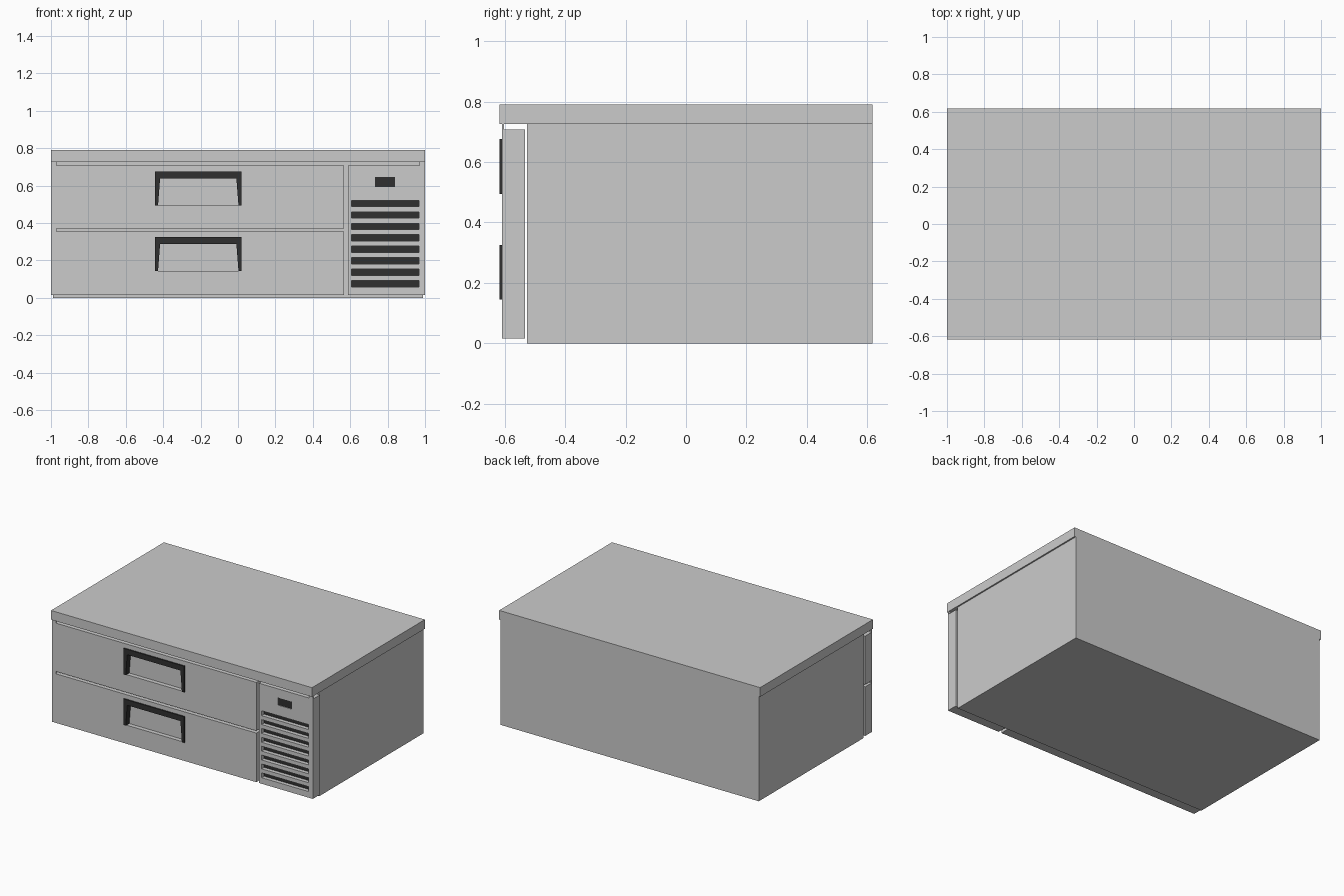
import bpy, bmesh

if "Cube" in bpy.data.objects:
    bpy.data.objects.remove(bpy.data.objects["Cube"])

dark = bpy.data.materials.new("dark_plastic")
dark.diffuse_color = (0.03, 0.03, 0.03, 1)
dark.use_nodes = True
dark.node_tree.nodes["Principled BSDF"].inputs["Base Color"].default_value = dark.diffuse_color


def finish(name, bm, mat=None):
    bmesh.ops.recalc_face_normals(bm, faces=bm.faces)
    me = bpy.data.meshes.new(name)
    bm.to_mesh(me)
    bm.free()
    ob = bpy.data.objects.new(name, me)
    bpy.context.collection.objects.link(ob)
    if mat:
        me.materials.append(mat)
    return ob


def boxes(name, bounds, mat=None):
    """One object from boxes given as (x0, x1, y0, y1, z0, z1)."""
    bm = bmesh.new()
    for x0, x1, y0, y1, z0, z1 in bounds:
        vs = bmesh.ops.create_cube(bm, size=1)["verts"]
        for v in vs:
            v.co.x = x1 if v.co.x > 0 else x0
            v.co.y = y1 if v.co.y > 0 else y0
            v.co.z = z1 if v.co.z > 0 else z0
    return finish(name, bm, mat)


def prism(name, profile, y0, y1, mat=None):
    """Extrude an (x, z) outline along y."""
    bm = bmesh.new()
    face = bm.faces.new([bm.verts.new((x, y0, z)) for x, z in profile])
    ext = bmesh.ops.extrude_face_region(bm, geom=[face])["geom"]
    for v in ext:
        if isinstance(v, bmesh.types.BMVert):
            v.co.y = y1
    return finish(name, bm, mat)


def cut(target, cutter):
    mod = target.modifiers.new("recess", 'BOOLEAN')
    mod.operation = 'DIFFERENCE'
    mod.solver = 'EXACT'
    mod.object = cutter
    cutter.hide_render = True
    cutter.hide_set(True)
    cutter.display_type = 'WIRE'


FRONT, INNER, POCKET = -0.609, -0.533, -0.579

# cabinet and worktop
boxes("cabinet_body", [(-0.99, 0.99, -0.527, 0.617, 0, 0.726)])
boxes("worktop", [(-1, 1, -0.618, 0.617, 0.726, 0.79)])

# drawers with recessed pulls
hx = -0.2125
for label, z0, z1, top in (("lower", 0.016, 0.356, 0.326), ("upper", 0.372, 0.707, 0.676)):
    drawer = boxes(label + "_drawer", [(-1, 0.567, FRONT, INNER, z0, z1)])
    low = top - 0.181
    cut(drawer, boxes(label + "_pocket_cutter",
                      [(hx - 0.222, hx + 0.222, FRONT - 0.05, POCKET, low, top - 0.01)]))
    outline = [(-0.232, low), (-0.232, top), (0.232, top), (0.232, low),
               (0.215, low), (0.204, top - 0.037), (-0.204, top - 0.037), (-0.215, low)]
    prism(label + "_handle", [(hx + x, z) for x, z in outline], -0.618, POCKET, dark)

# thin corner strips bridging the gaps
boxes("corner_strips", [(-1, -0.97, FRONT, -0.603, 0.356, 0.372),
                        (-1, -0.97, FRONT, -0.603, 0.707, 0.726),
                        (0.97, 1, FRONT, -0.603, 0.707, 0.726)])

# vent panel with slots and a display window
panel = boxes("vent_panel", [(0.588, 1, FRONT, INNER, 0.016, 0.707)])
slots = [(0.608, 0.968, 0.075 + 0.0614 * i - 0.017, 0.075 + 0.0614 * i + 0.017)
         for i in range(8)]
window = (0.733, 0.84, 0.594, 0.646)
cut(panel, boxes("vent_cutter",
                 [(a, b, FRONT - 0.05, POCKET, c, d) for a, b, c, d in slots]
                 + [(window[0], window[1], FRONT - 0.05, -0.6, window[2], window[3])]))
boxes("vent_backing", [(a, b, POCKET - 0.003, POCKET, c, d) for a, b, c, d in slots], dark)
boxes("display", [(window[0], window[1], -0.604, -0.6, window[2], window[3])], dark)
